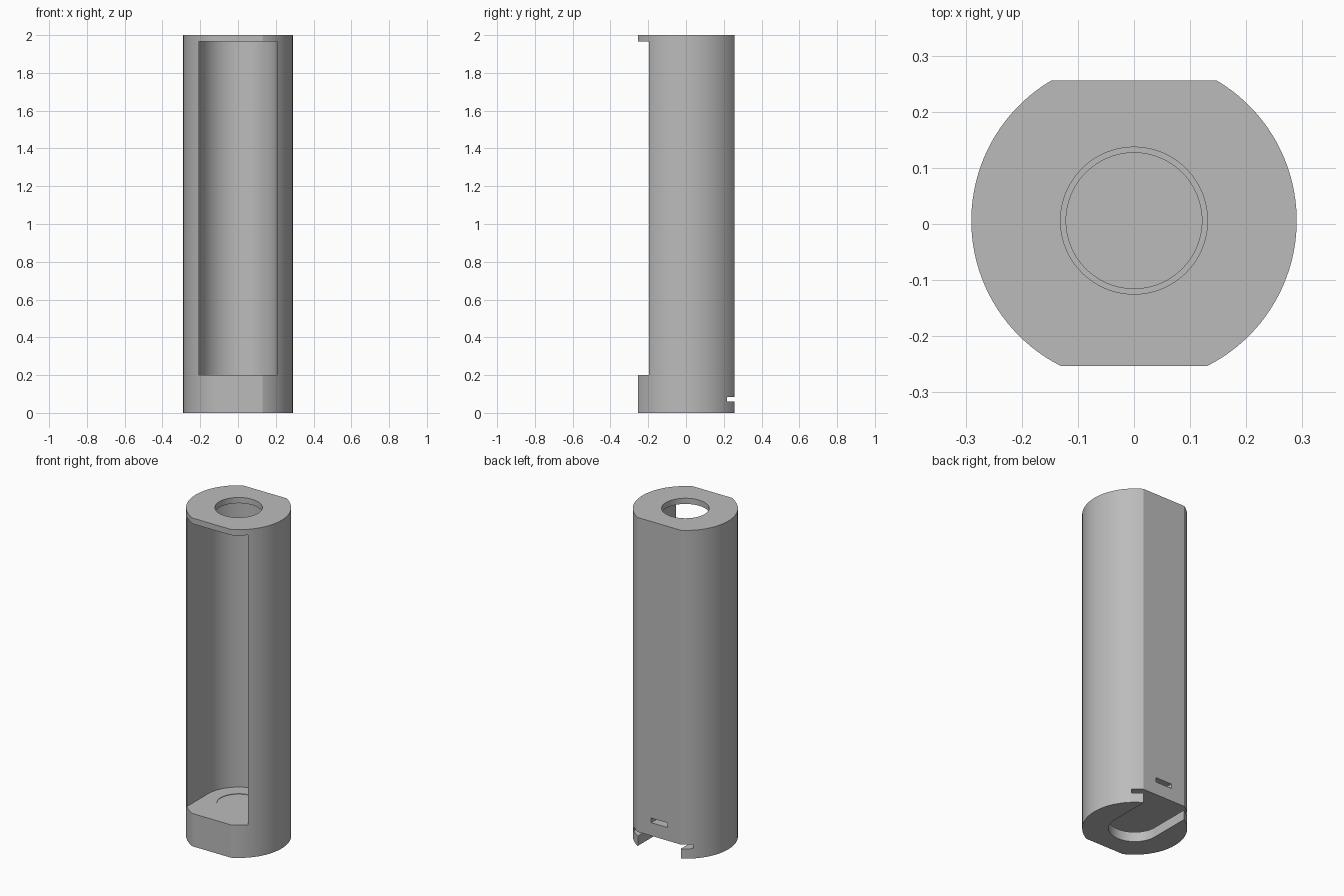
import bpy
import bmesh
from math import pi, sin, cos, asin, radians

if "Cube" in bpy.data.objects:
    bpy.data.objects.remove(bpy.data.objects["Cube"], do_unlink=True)

CY = 0.006            # axis of the round tube
R = 0.29              # outer radius
FRONT, BACK = -0.253, 0.256
FLOOR, ROOF, TOP = 0.2, 1.965, 2.0

grey = bpy.data.materials.new("plain grey")
grey.use_nodes = True
grey.diffuse_color = (0.5, 0.5, 0.5, 1)
grey.node_tree.nodes["Principled BSDF"].inputs["Base Color"].default_value = (0.5, 0.5, 0.5, 1)


def arc(r, start, end, steps):
    return [(r * cos(start + (end - start) * i / steps),
             CY + r * sin(start + (end - start) * i / steps)) for i in range(steps + 1)]


def prism(name, outline, z0, z1):
    """Extrude a counter-clockwise outline from z0 to z1."""
    bm = bmesh.new()
    face = bm.faces.new([bm.verts.new((x, y, z0)) for x, y in outline])
    ext = bmesh.ops.extrude_face_region(bm, geom=[face])
    for v in ext["geom"]:
        if isinstance(v, bmesh.types.BMVert):
            v.co.z = z1
    bmesh.ops.recalc_face_normals(bm, faces=bm.faces)
    mesh = bpy.data.meshes.new(name)
    bm.to_mesh(mesh)
    bm.free()
    mesh.materials.append(grey)
    obj = bpy.data.objects.new(name, mesh)
    bpy.context.collection.objects.link(obj)
    return obj


def disc(r):
    return arc(r, 0, 2 * pi, 96)[:-1]


def slot(r, y_open):
    """U outline: half circle with straight sides running to y_open."""
    if y_open > 0:
        return arc(r, -pi, 0, 48) + [(r, y_open), (-r, y_open)]
    return arc(r, 0, pi, 48) + [(-r, y_open), (r, y_open)]


def box(x, y0, y1):
    return [(-x, y0), (x, y0), (x, y1), (-x, y1)]


# Tube body with a flat on the front and the back
a_front = asin((FRONT - CY) / R)
a_back = asin((BACK - CY) / R)
outline = arc(R, a_front, a_back, 40) + arc(R, pi - a_back, pi - a_front, 40)
body = prism("tube_body", outline, 0, TOP)

cutters = [
    prism("cavity_cutter", slot(0.207, -0.5), FLOOR, ROOF),
    prism("front_trim_cutter", box(0.5, -0.5, -0.2), FLOOR, ROOF),
    prism("top_hole_cutter", disc(0.131), ROOF - 0.1, TOP + 0.1),
    prism("floor_recess_cutter", disc(0.121), FLOOR - 0.003, FLOOR + 0.1),
    prism("base_slot_cutter", slot(0.145, 0.5), -0.1, 0.07),
    prism("wide_slot_cutter", slot(0.2, 0.5), 0.06, 0.085),
    prism("back_notch_cutter", box(0.055, 0.2, 0.5), 0.165, 0.193),
]
for cutter in cutters:
    cutter.hide_render = True
    mod = body.modifiers.new(cutter.name, "BOOLEAN")
    mod.operation = "DIFFERENCE"
    mod.solver = "EXACT"
    mod.object = cutter

# Bake the cuts and drop the cutters
bpy.context.view_layer.update()
graph = bpy.context.evaluated_depsgraph_get()
baked = bpy.data.meshes.new_from_object(body.evaluated_get(graph))
body.modifiers.clear()
body.data = baked
baked.name = "tube_body"
for cutter in cutters:
    bpy.data.objects.remove(cutter, do_unlink=True)

# Smooth curved walls, crisp edges
bpy.ops.object.select_all(action="DESELECT")
body.select_set(True)
bpy.context.view_layer.objects.active = body
bpy.ops.object.shade_smooth_by_angle(angle=radians(25))
